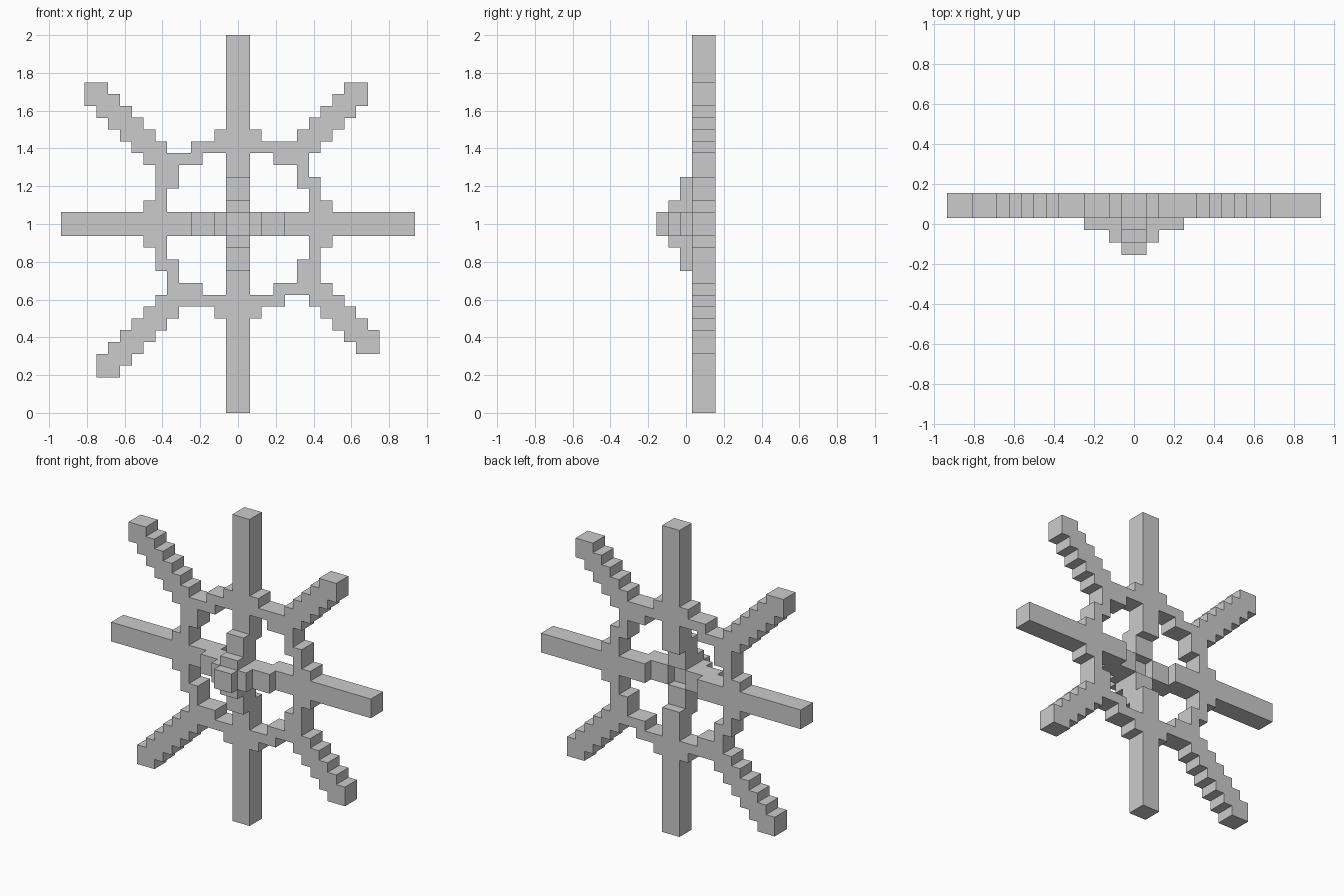
import bpy, bmesh
from math import radians

if "Cube" in bpy.data.objects:
    bpy.data.objects.remove(bpy.data.objects["Cube"])

U = 1 / 16            # block size
PLATE = (3, 5)        # depth rows (front to back) of the flat wheel


def box(x0, z0, x1, z1, rows=PLATE):
    """All unit cells inside a rectangle, over a range of depth rows."""
    return {(x, y, z) for x in range(x0, x1)
            for y in range(*rows) for z in range(z0, z1)}


def turned(cells):
    """Half turn about the hub axis."""
    return {(-x - 1, y, -z - 1) for x, y, z in cells}


def staircase(x, z, dx, steps):
    """Diagonal spoke: a 2x2 square stepped outwards and upwards."""
    cells = set()
    for i in range(steps):
        cells |= box(x + i * dx, z + i, x + i * dx + 2, z + i + 2)
    return cells


def four_way(r0, r1, rows):
    """Two-wide bar from radius r0 to r1 in all four directions."""
    c = box(r0, -1, r1, 1, rows) | box(-1, r0, 1, r1, rows)
    return c | turned(c)


parts = {}

# straight spokes, flat in the wheel plane
right = box(3, -1, 15, 1)
top = box(-1, 3, 1, 16)
parts["right_spoke"], parts["left_spoke"] = right, turned(right)
parts["top_spoke"], parts["bottom_spoke"] = top, turned(top)

# diagonal spokes of slightly different lengths
parts["upper_right_spoke"] = staircase(4, 5, 1, 6)
parts["lower_left_spoke"] = turned(staircase(4, 5, 1, 7))
parts["upper_left_spoke"] = staircase(-8, 5, -1, 6)
parts["lower_right_spoke"] = turned(staircase(-8, 5, -1, 5))

# hub stepping forward from the wheel plane
parts["hub"] = (box(-1, -1, 1, 1, (0, 2)) | four_way(0, 2, (1, 3))
                | four_way(1, 4, (2, 4)))

# ring between the spokes: upper half, then turned for the lower half
half_ring = set()
for r in [(1, 6, 5, 7), (3, 5, 5, 7), (1, 7, 2, 8), (5, 3, 6, 5),
          (6, 1, 7, 4), (7, 1, 8, 2),
          (-4, 6, -1, 7), (-2, 7, -1, 8), (-6, 5, -3, 6), (-6, 3, -5, 6),
          (-7, 1, -6, 5), (-8, 1, -7, 2)]:
    half_ring |= box(*r)
parts["ring"] = half_ring | turned(half_ring)

# each cell belongs to one part only
solid = set()
for name, cells in parts.items():
    parts[name] = cells - solid
    solid |= cells


def build(name, cells):
    """Skin the exposed sides of the cells and merge flat areas."""
    bm = bmesh.new()
    verts = {}

    def vert(p):
        if p not in verts:
            verts[p] = bm.verts.new((p[0] * U, (p[1] - 2.5) * U, p[2] * U + 1))
        return verts[p]

    for c in sorted(cells):
        for a in range(3):
            for s in (-1, 1):
                n = list(c)
                n[a] += s
                if tuple(n) in solid:
                    continue
                quad = []
                for du, dv in ((0, 0), (1, 0), (1, 1), (0, 1)):
                    p = list(c)
                    p[a] += s > 0
                    p[(a + 1) % 3] += du
                    p[(a + 2) % 3] += dv
                    quad.append(vert(tuple(p)))
                bm.faces.new(quad if s > 0 else quad[::-1])
    bmesh.ops.dissolve_limit(bm, angle_limit=radians(1),
                             verts=bm.verts[:], edges=bm.edges[:])
    mesh = bpy.data.meshes.new(name)
    bm.to_mesh(mesh)
    bm.free()
    bpy.context.collection.objects.link(bpy.data.objects.new(name, mesh))


for name, cells in parts.items():
    build(name, cells)
